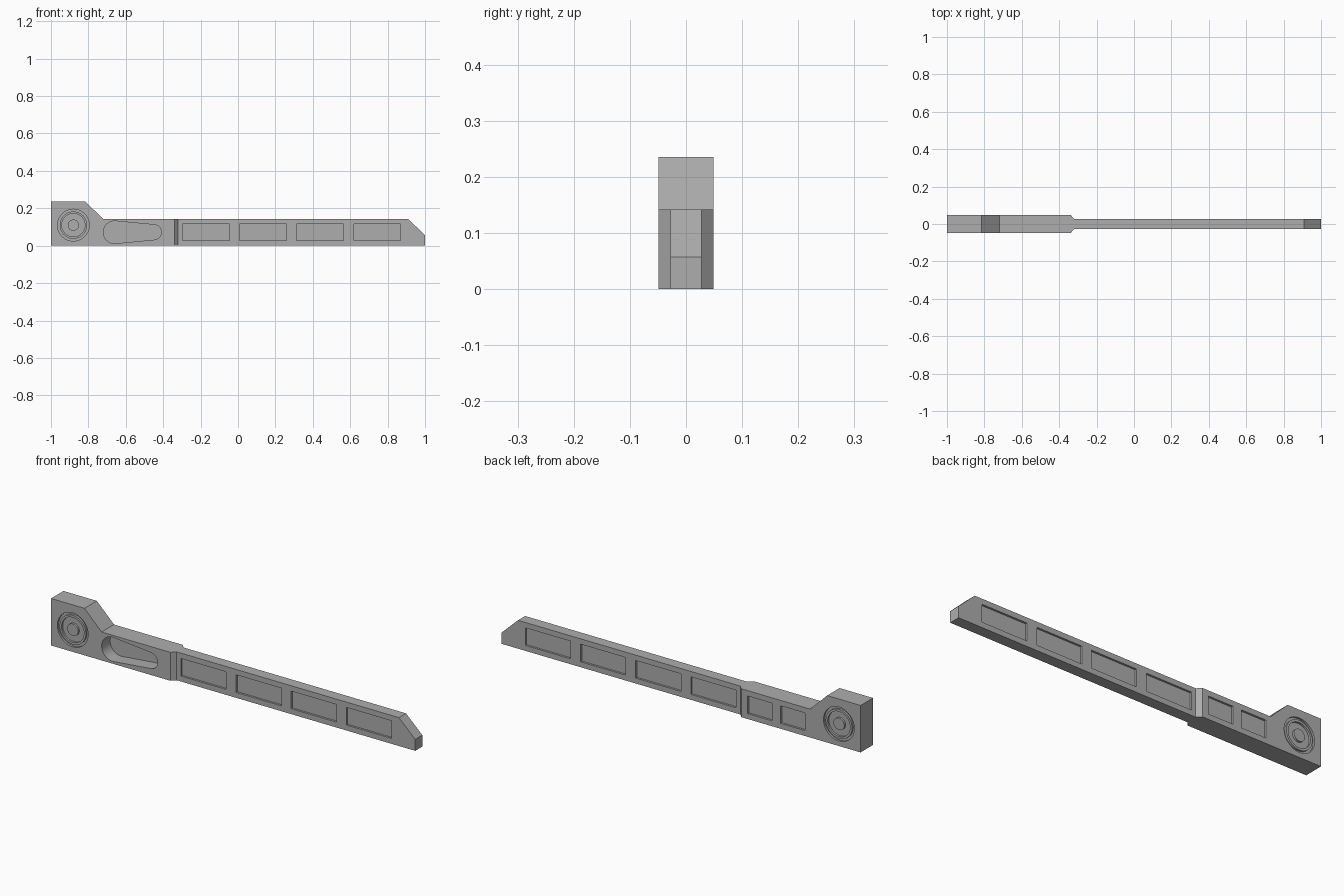
import bpy, bmesh, math
from mathutils import Vector

cube = bpy.data.objects.get("Cube")
if cube:
    bpy.data.objects.remove(cube, do_unlink=True)

THICK, THIN = 0.049, 0.028      # half thickness of grip and blade
DEPTH = 0.01                    # shallow pocket depth

grey = bpy.data.materials.new("mid_grey")
grey.use_nodes = True
grey.diffuse_color = (0.42, 0.42, 0.42, 1)
grey.node_tree.nodes["Principled BSDF"].inputs["Base Color"].default_value = grey.diffuse_color


def prism(bm, outline, y0, y1):
    """Extrude an x-z outline from y0 to y1."""
    front = bm.faces.new([bm.verts.new((x, y0, z)) for x, z in outline])
    ext = bmesh.ops.extrude_face_region(bm, geom=[front])
    moved = [v for v in ext["geom"] if isinstance(v, bmesh.types.BMVert)]
    bmesh.ops.translate(bm, vec=(0, y1 - y0, 0), verts=moved)


def arc(cx, cz, r, start, end, n):
    return [(cx + r * math.cos(start + (end - start) * i / n),
             cz + r * math.sin(start + (end - start) * i / n)) for i in range(n + 1)]


def ring(bm, cx, cz, r_in, r_out, y0, y1, n=48):
    """Square-section ring around the y axis."""
    section = [(r_in, y0), (r_out, y0), (r_out, y1), (r_in, y1)]
    loops = []
    for i in range(n):
        a = math.tau * i / n
        loops.append([bm.verts.new((cx + r * math.cos(a), y, cz + r * math.sin(a)))
                      for r, y in section])
    for i in range(n):
        a, b = loops[i], loops[(i + 1) % n]
        for k in range(4):
            m = (k + 1) % 4
            bm.faces.new((a[k], a[m], b[m], b[k]))


def pocket(bm, x, width, side, half):
    """Rectangular pocket cutter on one face of the bar."""
    z0, z1 = 0.027, 0.115
    prism(bm, [(x, z0), (x + width, z0), (x + width, z1), (x, z1)],
          side * (half - DEPTH), side * (half + 0.02))


def make_object(name, bm):
    bmesh.ops.recalc_face_normals(bm, faces=bm.faces)
    mesh = bpy.data.meshes.new(name)
    bm.to_mesh(mesh)
    bm.free()
    mesh.materials.append(grey)
    obj = bpy.data.objects.new(name, mesh)
    bpy.context.collection.objects.link(obj)
    return obj


# Bar: side profile, then thinned beyond the tapered step
bm = bmesh.new()
prism(bm, [(-1, 0), (1, 0), (1, 0.057), (0.91, 0.142), (-0.72, 0.142),
           (-0.815, 0.235), (-1, 0.235)], -THICK, THICK)
for x in (-0.34, -0.32):
    bmesh.ops.bisect_plane(bm, geom=bm.verts[:] + bm.edges[:] + bm.faces[:],
                           plane_co=Vector((x, 0, 0)), plane_no=Vector((1, 0, 0)))
for v in bm.verts:
    if v.co.x > -0.33:
        v.co.y = math.copysign(THIN, v.co.y)
bar = make_object("bar", bm)

# Cutters: pockets and round grooves on both faces
bm = bmesh.new()
for side in (-1, 1):
    for i in range(4):
        pocket(bm, -0.296 + 0.305 * i, 0.25, side, THIN)
    for r_in, r_out in ((0.073, 0.085), (0.03, 0.062)):
        ring(bm, -0.88, 0.11, r_in, r_out, side * (THICK - DEPTH), side * (THICK + 0.02))
# Small pockets on the back of the grip
for x in (-0.693, -0.51):
    pocket(bm, x, 0.135, 1, THICK)
# Deep teardrop recess on the front of the grip
t = math.acos(0.02 / 0.21)
teardrop = (arc(-0.66, 0.072, 0.06, t, math.tau - t, 32)
            + arc(-0.45, 0.072, 0.04, -t, t, 24))
prism(bm, teardrop, -THICK - 0.02, 0.018)
cutter = make_object("recess_cutter", bm)
cutter.hide_render = True

# Apply the cut and remove the helper
mod = bar.modifiers.new("recesses", "BOOLEAN")
mod.operation = "DIFFERENCE"
mod.solver = "EXACT"
mod.object = cutter
bpy.ops.object.select_all(action="DESELECT")
bar.select_set(True)
bpy.context.view_layer.objects.active = bar
bpy.ops.object.modifier_apply(modifier=mod.name)
bpy.data.objects.remove(cutter, do_unlink=True)
bpy.ops.object.shade_smooth_by_angle(angle=math.radians(30))
